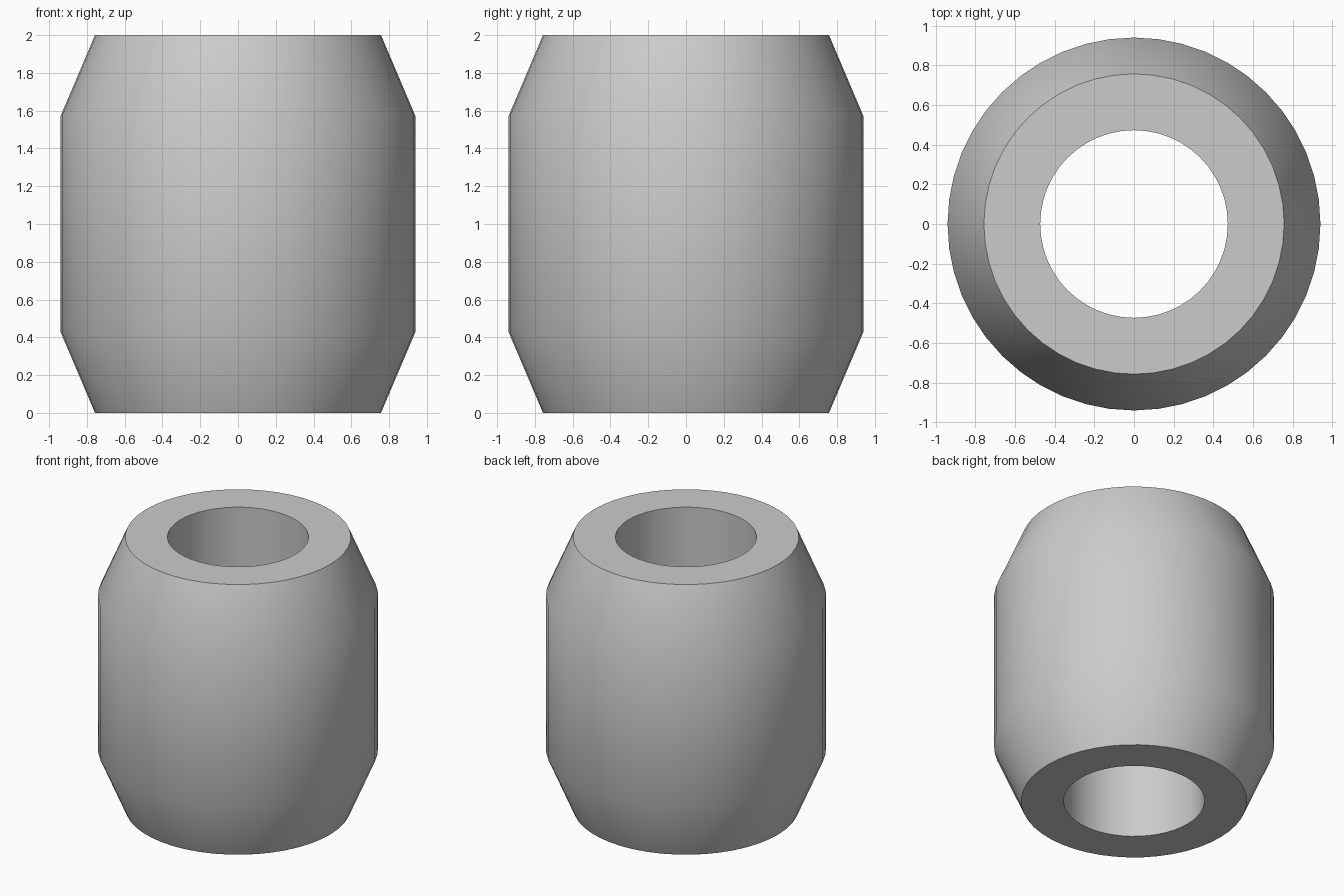
import bpy, bmesh, math
from mathutils import Matrix, Vector

cube = bpy.data.objects.get("Cube")
if cube:
    bpy.data.objects.remove(cube, do_unlink=True)

SIDES = 48
# Radius and height around the closed wall section
PROFILE = [(0.473, 0), (0.757, 0), (0.94, 0.43),
           (0.94, 1.57), (0.757, 2), (0.473, 2)]

# Plain grey material
grey = bpy.data.materials.new("plain grey")
grey.use_nodes = True
colour = (0.6, 0.6, 0.6, 1)
grey.diffuse_color = colour
grey.node_tree.nodes["Principled BSDF"].inputs["Base Color"].default_value = colour

# Hollow sleeve: sweep the wall section round the z axis
bm = bmesh.new()
rings = []
for i in range(SIDES):
    turn = Matrix.Rotation(math.tau * i / SIDES, 3, "Z")
    rings.append([bm.verts.new(turn @ Vector((r, 0, z))) for r, z in PROFILE])
for i, ring in enumerate(rings):
    following = rings[(i + 1) % SIDES]
    for j in range(len(PROFILE)):
        k = (j + 1) % len(PROFILE)
        bm.faces.new((ring[j], following[j], following[k], ring[k]))
bmesh.ops.recalc_face_normals(bm, faces=bm.faces)

mesh = bpy.data.meshes.new("tapered_sleeve")
bm.to_mesh(mesh)
bm.free()
mesh.materials.append(grey)
sleeve = bpy.data.objects.new("tapered_sleeve", mesh)
bpy.context.collection.objects.link(sleeve)

# Smooth round walls, crisp end rims
bpy.ops.object.select_all(action="DESELECT")
sleeve.select_set(True)
bpy.context.view_layer.objects.active = sleeve
bpy.ops.object.shade_smooth_by_angle(angle=math.radians(35))
